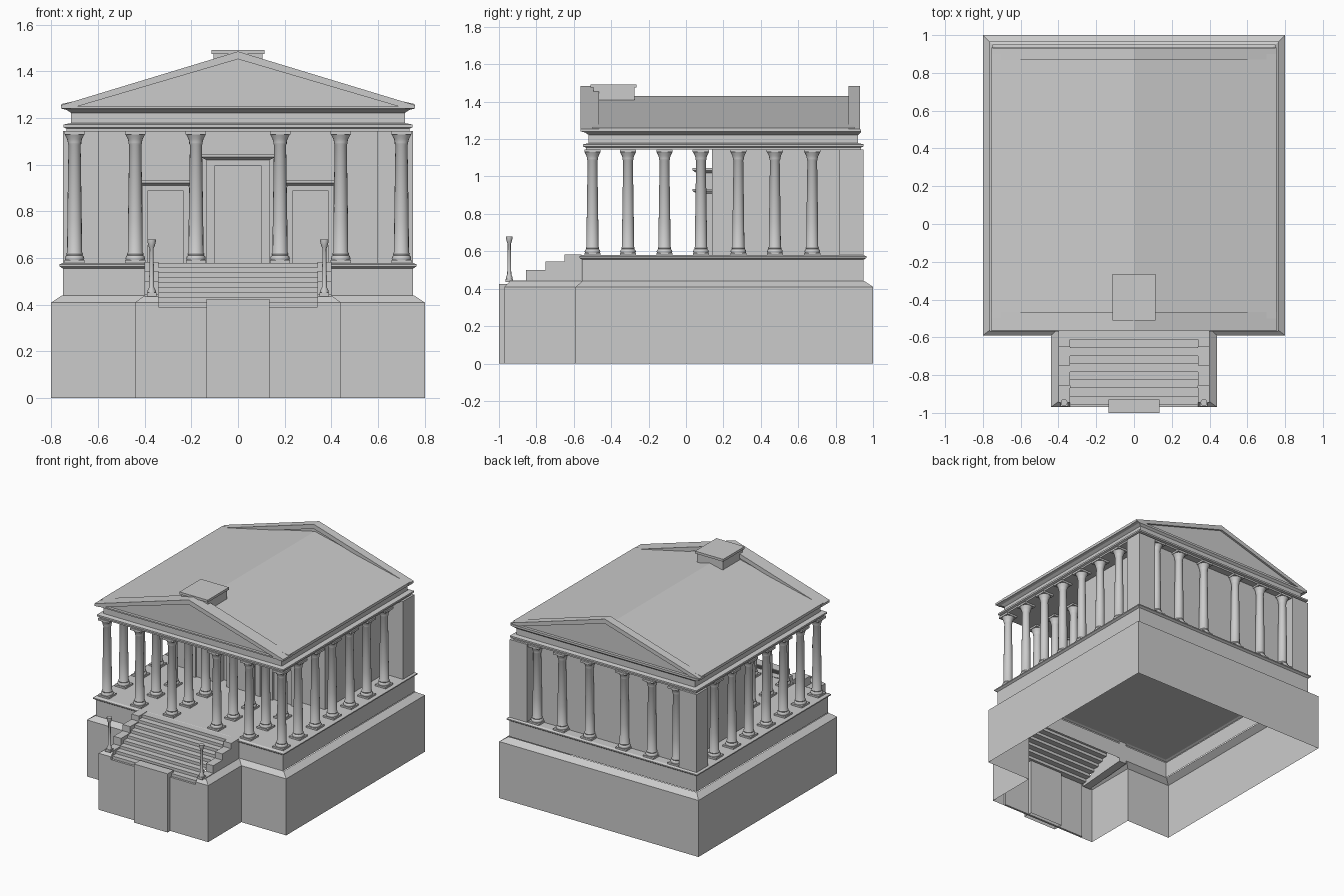
import bpy, bmesh, math
from mathutils import Vector

if "Cube" in bpy.data.objects:
    bpy.data.objects.remove(bpy.data.objects["Cube"])


def finish(name, bm, smooth=False):
    bmesh.ops.recalc_face_normals(bm, faces=bm.faces)
    me = bpy.data.meshes.new(name)
    bm.to_mesh(me)
    bm.free()
    ob = bpy.data.objects.new(name, me)
    bpy.context.collection.objects.link(ob)
    if smooth:
        bpy.ops.object.select_all(action='DESELECT')
        ob.select_set(True)
        bpy.context.view_layer.objects.active = ob
        bpy.ops.object.shade_smooth_by_angle(angle=math.radians(35))
    return ob


def loft(name, rings, bottom=True, top=True, skip=(), smooth=False):
    """Skin equal-length rings of 3D points; skip = side indices left open."""
    bm = bmesh.new()
    vs = [[bm.verts.new(p) for p in r] for r in rings]
    n = len(rings[0])
    for a, b in zip(vs, vs[1:]):
        for i in range(n):
            if i not in skip:
                j = (i + 1) % n
                bm.faces.new((a[i], a[j], b[j], b[i]))
    if bottom:
        bm.faces.new(vs[0][::-1])
    if top:
        bm.faces.new(vs[-1])
    return finish(name, bm, smooth)


def rect(x0, x1, y0, y1, z):
    return [(x0, y0, z), (x1, y0, z), (x1, y1, z), (x0, y1, z)]


def box(name, x0, x1, y0, y1, z0, z1, **kw):
    return loft(name, [rect(x0, x1, y0, y1, z0), rect(x0, x1, y0, y1, z1)], **kw)


def tiers(name, levels, **kw):
    """Stack of rectangles: (half width, front y, back y, z)."""
    return loft(name, [rect(-w, w, a, b, z) for w, a, b, z in levels], **kw)


def extrude_x(name, yz, x0, x1):
    return loft(name, [[(x, y, z) for y, z in yz] for x in (x0, x1)])


def extrude_y(name, xz, y0, y1):
    return loft(name, [[(x, y, z) for x, z in xz] for y in (y0, y1)])


def lathe(name, profile, sides=16):
    return loft(name, [[(r * math.cos(2 * math.pi * i / sides),
                         r * math.sin(2 * math.pi * i / sides), z)
                        for i in range(sides)] for r, z in profile], smooth=True)


def copy(ob, name, loc):
    o = bpy.data.objects.new(name, ob.data)
    o.location = loc
    bpy.context.collection.objects.link(o)


# Open-bottomed lower podium with stair projection and sloped ledge
def t_plan(w, back, front, sw, sfront, z):
    right = [(0.34, sfront), (sw, sfront), (sw, front), (w, front), (w, back)]
    pts = right + [(-x, y) for x, y in right[::-1]]
    return [(x, y, z) for x, y in pts]


loft("lower_podium", [t_plan(0.8, 1.0, -0.59, 0.44, -0.97, 0),
                      t_plan(0.8, 1.0, -0.59, 0.44, -0.97, 0.41),
                      t_plan(0.755, 0.955, -0.555, 0.40, -0.94, 0.44)],
     bottom=False, top=False, skip=(9,))
box("podium_front_panel", -0.34, 0.34, -0.97, -0.955, 0, 0.39)
tiers("upper_podium", [(0.75, -0.555, 0.95, 0.44), (0.75, -0.555, 0.95, 0.555),
                       (0.765, -0.57, 0.965, 0.565), (0.765, -0.57, 0.965, 0.573),
                       (0.75, -0.555, 0.95, 0.58)], bottom=False)

# Entry block in the podium front
box("podium_door", -0.135, 0.135, -1.0, -0.93, 0, 0.425, bottom=False)

# Stair flight as an open stepped sheet
bm = bmesh.new()
N = 9
y0, z0, dy, dz = -0.955, 0.39, 0.385 / N, 0.19 / N
path = []
for i in range(N):
    path += [(y0 + i * dy, z0 + i * dz), (y0 + i * dy, z0 + (i + 1) * dz)]
path.append((-0.56, 0.58))
pairs = [[bm.verts.new((x, y, z)) for x in (-0.34, 0.34)] for y, z in path]
for a, b in zip(pairs, pairs[1:]):
    bm.faces.new((a[0], a[1], b[1], b[0]))
finish("stairs", bm)

# Stepped cheek walls and lamp posts
cheek = [(-0.945, 0.39), (-0.945, 0.445), (-0.855, 0.445), (-0.855, 0.5), (-0.75, 0.5),
         (-0.75, 0.545), (-0.65, 0.545), (-0.65, 0.583), (-0.56, 0.583), (-0.56, 0.42)]
for s, side in ((1, "right"), (-1, "left")):
    extrude_x(f"cheek_wall_{side}", cheek, s * 0.34, s * 0.4)
    post = lathe(f"lamp_post_{side}",
                 [(0.018, 0.44), (0.018, 0.46), (0.011, 0.475), (0.008, 0.64),
                  (0.013, 0.65), (0.018, 0.67), (0.018, 0.68)], 12)
    post.location = (s * 0.37, -0.945, 0)
    box(f"lamp_base_{side}", s * 0.37 - 0.02, s * 0.37 + 0.02, -0.965, -0.925, 0.435, 0.452)

# Inner hall: plan with rear corner piers and a recessed back wall
half = [(0.6, 0.14), (0.6, 0.82), (0.75, 0.82), (0.75, 0.95), (0.61, 0.95), (0.61, 0.885)]
plan = half + [(-x, y) for x, y in half[::-1]]
loft("hall_walls", [[(x, y, z) for x, y in plan] for z in (0.58, 1.145)])


# Doorways: jambs, lintel, leaf and projecting cap
def doorway(name, cx, inner, outer, leaf_top, top, cap_w, cap_top):
    for s in (-1, 1):
        a, b = sorted((cx + s * inner, cx + s * outer))
        box(name + "_jamb", a, b, 0.06, 0.14, 0.58, leaf_top)
    box(name + "_lintel", cx - outer, cx + outer, 0.06, 0.14, leaf_top, top)
    box(name + "_leaf", cx - inner, cx + inner, 0.075, 0.14, 0.58, leaf_top)
    loft(name + "_cap", [rect(cx - outer, cx + outer, 0.055, 0.14, top),
                         rect(cx - cap_w, cx + cap_w, 0.035, 0.14, top + 0.012),
                         rect(cx - cap_w, cx + cap_w, 0.035, 0.14, cap_top)])


doorway("main_door", 0, 0.1, 0.135, 0.995, 1.02, 0.16, 1.045)
for s in (-1, 1):
    doorway("side_door", s * 0.31, 0.075, 0.1, 0.89, 0.91, 0.11, 0.933)

# Columns: shaft lathe plus square plinth and abacus, instanced
shaft = lathe("column_shaft", [(0.04, 0.592), (0.042, 0.6), (0.039, 0.608), (0.034, 0.612),
                               (0.036, 0.618), (0.032, 0.625), (0.031, 0.76), (0.026, 1.085),
                               (0.029, 1.09), (0.029, 1.096), (0.032, 1.11), (0.042, 1.13)])
plinth = box("column_plinth", -0.043, 0.043, -0.043, 0.043, 0.58, 0.592)
abacus = box("column_abacus", -0.044, 0.044, -0.044, 0.044, 1.13, 1.145)
rows = [-0.5, -0.31, -0.115, 0.08, 0.28, 0.475, 0.675]
spots = [(s * 0.7, y) for s in (-1, 1) for y in rows]
spots += [(s * x, y) for s in (-1, 1) for x in (0.18, 0.44) for y in rows[:3]]
spots += [(s * x, 0.905) for s in (-1, 1) for x in (0.14, 0.36, 0.56)]
for ob in (shaft, plinth, abacus):
    ob.location = (*spots[0], 0)
    for x, y in spots[1:]:
        copy(ob, ob.name, (x, y, 0))

# Entablature
tiers("entablature", [(0.735, -0.535, 0.935, 1.143), (0.735, -0.535, 0.935, 1.155),
                      (0.748, -0.55, 0.95, 1.16), (0.748, -0.55, 0.95, 1.172),
                      (0.715, -0.52, 0.92, 1.178), (0.715, -0.52, 0.92, 1.222),
                      (0.735, -0.54, 0.935, 1.235), (0.755, -0.56, 0.935, 1.24),
                      (0.755, -0.56, 0.935, 1.25)])

# Roof, with gables standing above it at both ends
extrude_y("roof", [(-0.755, 1.24), (0.755, 1.24), (0.755, 1.26), (0, 1.43), (-0.755, 1.26)],
          -0.5, 0.9)
for name, a, b, face in (("front", -0.565, -0.465, -0.54), ("back", 0.87, 0.93, 0.915)):
    extrude_y(f"{name}_raking_cornice",
              [(-0.758, 1.24), (-0.758, 1.255), (0, 1.485), (0.758, 1.255), (0.758, 1.24),
               (0.72, 1.24), (0, 1.452), (-0.72, 1.24)], a, b)
    extrude_y(f"{name}_tympanum", [(-0.735, 1.24), (0.735, 1.24), (0, 1.465)],
              face, b - 0.01 if name == "front" else a + 0.01)

# Block on the ridge
box("ridge_block", -0.105, 0.105, -0.495, -0.275, 1.41, 1.475)
box("ridge_block_cap", -0.113, 0.113, -0.51, -0.265, 1.475, 1.492)
